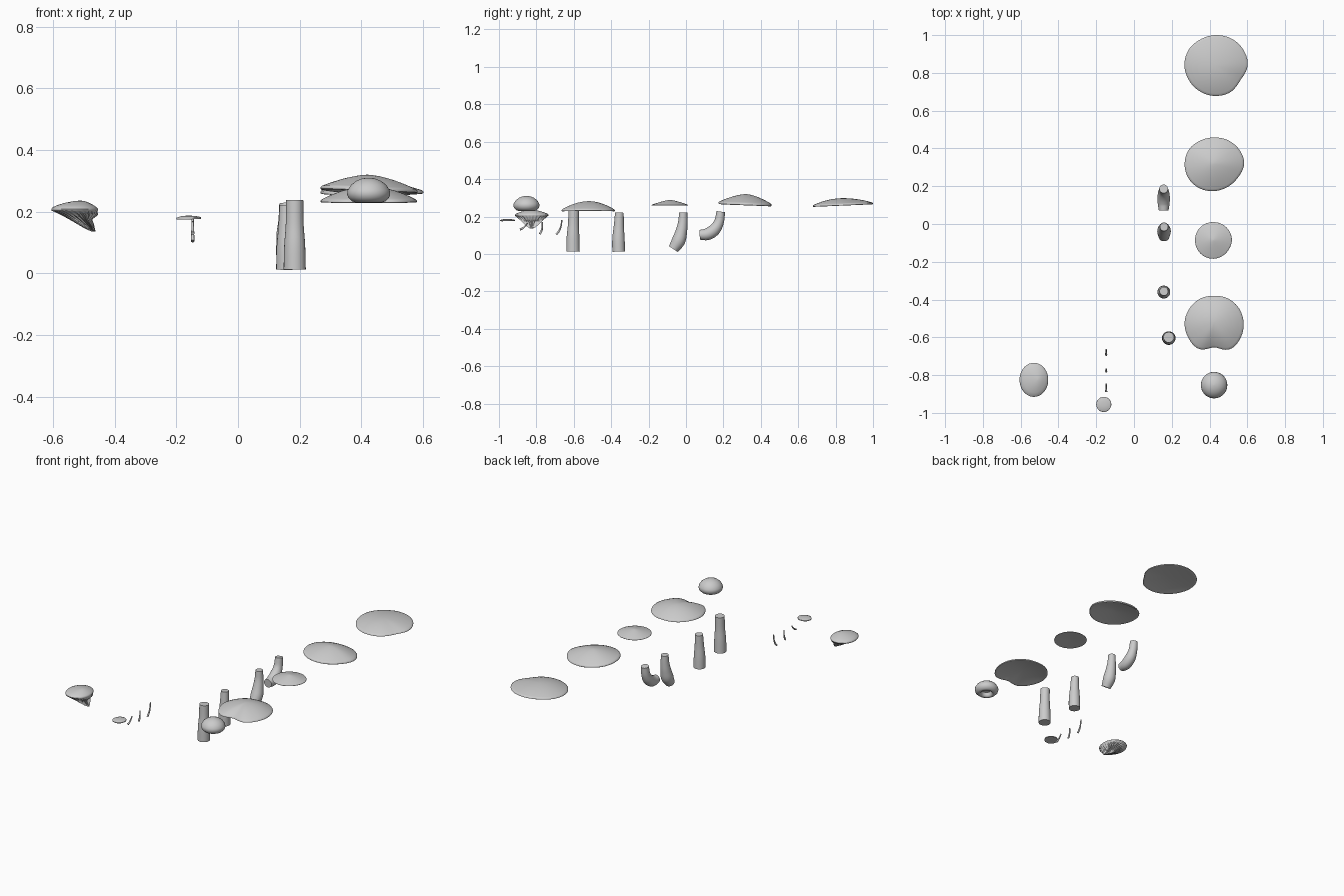
import bpy
import bmesh
from math import sin, cos, pi, radians
from mathutils import Vector

if "Cube" in bpy.data.objects:
    bpy.data.objects.remove(bpy.data.objects["Cube"])


def finish(name, rings, sharp=50):
    """Skin a list of closed rings, cap both ends, shade smooth by angle."""
    bm = bmesh.new()
    loops = [[bm.verts.new(p) for p in ring] for ring in rings]
    n = len(loops[0])
    for a, b in zip(loops, loops[1:]):
        for i in range(n):
            j = (i + 1) % n
            bm.faces.new((a[i], a[j], b[j], b[i]))
    bm.faces.new(loops[0])
    bm.faces.new(loops[-1])
    bmesh.ops.recalc_face_normals(bm, faces=bm.faces)
    me = bpy.data.meshes.new(name)
    bm.to_mesh(me)
    bm.free()
    ob = bpy.data.objects.new(name, me)
    bpy.context.collection.objects.link(ob)
    bpy.ops.object.select_all(action='DESELECT')
    bpy.context.view_layer.objects.active = ob
    ob.select_set(True)
    bpy.ops.object.shade_smooth_by_angle(angle=radians(sharp))
    return ob


def catmull(vals, t):
    """Smooth interpolation through an open list, t in 0..len-1."""
    i = min(int(t), len(vals) - 2)
    f = t - i
    b, c = vals[i], vals[i + 1]
    a = vals[i - 1] if i > 0 else b * 2 - c
    d = vals[i + 2] if i + 2 < len(vals) else c * 2 - b
    return 0.5 * (b * 2 + (c - a) * f + (a * 2 - b * 5 + c * 4 - d) * f ** 2
                  + (b * 3 - a - c * 3 + d) * f ** 3)


def around(vals, ang):
    """Smooth periodic interpolation of values spaced evenly around a circle."""
    n = len(vals)
    return catmull(vals[-1:] + vals + vals[:2], (ang / (2 * pi) * n) % n + 1)


def cap(name, cx, cy, radii, peak, edge, thick, power=1.7, wave=(0, 0, 0), hollow=0.45, n=64):
    """Domed cap: radii around the outline, rim bottom at edge plus a wave."""
    def point(i, s, top):
        a = 2 * pi * i / n
        r = around(radii, a) * s
        z0 = edge + wave[0] * cos(a) + wave[1] * sin(a) + wave[2] * cos(2 * a)
        k = s ** power
        if top:
            z = peak * (1 - k) + (z0 + thick) * k
        else:
            low = edge + (peak - edge - thick) * hollow
            z = low * (1 - k) + z0 * k
        return (cx + r * cos(a), cy + r * sin(a), z)
    steps = [0.02, 0.12, 0.25, 0.4, 0.55, 0.7, 0.82, 0.92, 0.98]
    rings = [[point(i, s, True) for i in range(n)] for s in steps]
    rim = [[(Vector(point(i, 1, True)) * (1 - f) + Vector(point(i, 1, False)) * f)
            for i in range(n)] for f in (0.3, 0.75)]
    under = [[point(i, s, False) for i in range(n)] for s in reversed(steps)]
    finish(name, rings + rim + under)


def stem(name, x, path, radii, n=24, steps=24):
    """Round stem swept along a (y, z) path with varying radius."""
    pts = [Vector((x, y, z)) for y, z in path]
    m = len(pts) - 1
    rm = len(radii) - 1
    centre = [catmull(pts, m * k / steps) for k in range(steps + 1)]
    rings = []
    for k, c in enumerate(centre):
        t = (centre[min(k + 1, steps)] - centre[max(k - 1, 0)]).normalized()
        side = Vector((1, 0, 0))
        up = t.cross(side)
        r = catmull(radii, rm * k / steps)
        rings.append([c + side * r * cos(2 * pi * i / n) + up * r * sin(2 * pi * i / n)
                      for i in range(n)])
    finish(name, rings)


# Large mushroom caps, back to front
cap("wide_cap", 0.43, 0.84,
    [.172, .17, .165, .16, .158, .163, .163, .16, .16, .162, .163, .155],
    0.298, 0.258, 0.009, wave=(0, 0.007, 0), power=2.0)
cap("wavy_cap", 0.42, 0.32,
    [.163, .155, .145, .138, .14, .149, .152, .153, .15, .146, .145, .15],
    0.32, 0.263, 0.011, wave=(-0.006, -0.006, 0.002), power=1.6)
cap("small_cap", 0.42, -0.085,
    [.098, .097, .096, .095, .096, .097, .097, .098, .099, .099, .097, .096],
    0.289, 0.259, 0.004, power=1.3, hollow=0.2)
cap("notched_cap", 0.425, -0.52,
    [.155, .15, .145, .14, .145, .15, .157, .16, .163, .133, .165, .162],
    0.282, 0.228, 0.009, wave=(0, 0, 0.001), power=1.9)

# Button cap with a recess beneath for the stem
profile = [(.001, .31), (.02, .308), (.04, .3), (.057, .287), (.068, .27), (.07, .258),
           (.066, .245), (.055, .234), (.043, .23), (.035, .234), (.031, .243),
           (.028, .256), (.001, .259)]
finish("button_cap", [[(.424 + r * cos(2 * pi * i / 48), -.853 + r * sin(2 * pi * i / 48), z)
                       for i in range(48)] for r, z in profile])

# Thick stems
stem("front_stem", 0.184, [(-.604, .013), (-.604, .09), (-.602, .16), (-.6, .237)],
     [.036, .034, .029, .028])
stem("second_stem", 0.158, [(-.36, .012), (-.361, .08), (-.359, .15), (-.356, .221)],
     [.034, .033, .027, .023])
stem("leaning_stem", 0.159, [(-.068, .026), (-.04, .07), (-.025, .12), (-.017, .17), (-.015, .221)],
     [.028, .036, .031, .025, .022])
stem("bent_stem", 0.157, [(.073, .102), (.115, .106), (.152, .13), (.177, .172), (.186, .226)],
     [.026, .032, .032, .026, .023])

# Bracket mushroom: domed top with a skewed, gilled cone beneath
N = 96
tip = (-.466, -.825)
rings = []
# each row: scale, z, slide from cap centre to cone tip, gill depth
rows = [(.02, .236, .3, 0), (.25, .234, .22, 0), (.5, .229, .12, 0), (.75, .222, .04, 0),
        (.93, .215, 0, 0), (1, .209, 0, 0), (.98, .203, 0, 0), (.9, .2, .06, .03),
        (.74, .189, .25, .06), (.56, .175, .45, .09), (.38, .158, .68, .12),
        (.22, .144, .85, .12), (.08, .135, .97, .0)]
for s, z, f, g in rows:
    cx = -.53 * (1 - f) + tip[0] * f
    ring = []
    for i in range(N):
        a = 2 * pi * i / N
        k = s * (1 + g * cos(24 * a))
        # the stem side of the cone rises more steeply
        ring.append((cx + .076 * k * cos(a) * (.6 if g and cos(a) > 0 and f > .3 else 1),
                     -.825 + .09 * k * sin(a), z))
    rings.append(ring)
finish("bracket_mushroom", rings, 60)

# Tiny flat cap and its thin stems
cap("tiny_cap", -0.16, -0.955, [.04] * 12, 0.187, 0.176, 0.005,
    wave=(0.001, 0.001, 0), power=2.5, hollow=0.1, n=40)
thin = [("tiny_stem_front", [(-.888, .13), (-.875, .136), (-.86, .148), (-.847, .166)]),
        ("tiny_stem_middle", [(-.781, .106), (-.772, .125), (-.768, .145), (-.768, .17)]),
        ("tiny_stem_back", [(-.694, .104), (-.678, .124), (-.668, .15), (-.664, .182)])]
for name, path in thin:
    stem(name, -0.147, path, [.0055, .005, .004, .0035], n=12, steps=14)
